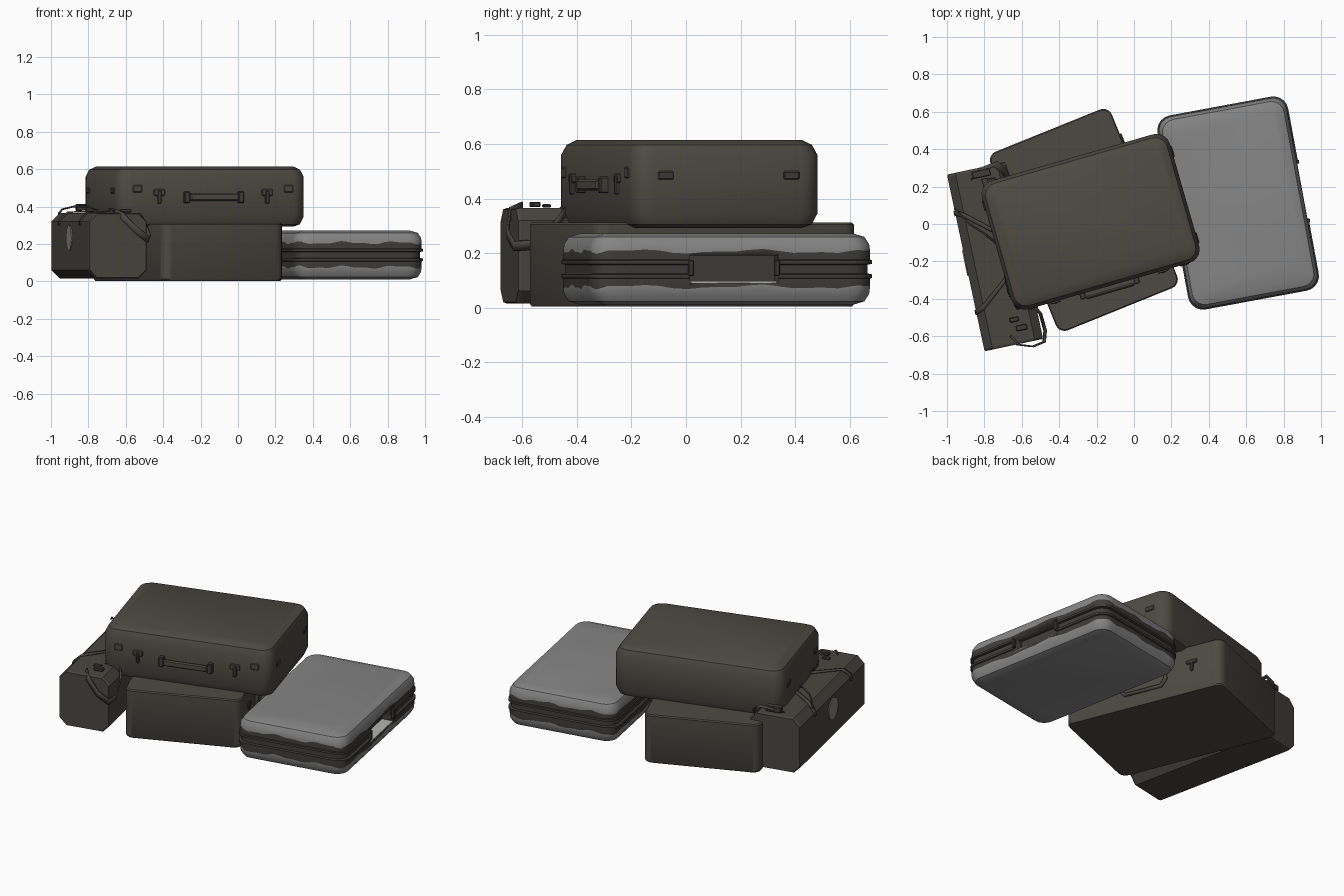
import bpy, bmesh, math
from mathutils import Matrix, Vector

if "Cube" in bpy.data.objects:
    bpy.data.objects.remove(bpy.data.objects["Cube"])


def material(name, r, g, b):
    m = bpy.data.materials.new(name)
    m.diffuse_color = (r, g, b, 1)
    m.use_nodes = True
    m.node_tree.nodes["Principled BSDF"].inputs["Base Color"].default_value = m.diffuse_color
    return m


BROWN = material("dark_brown_leather", 0.075, 0.068, 0.056)
BAG = material("bag_brown", 0.066, 0.061, 0.051)
TRIM = material("dark_trim", 0.05, 0.046, 0.04)
GREY = material("grey_shell", 0.235, 0.235, 0.235)
SILVER = material("silver", 0.45, 0.45, 0.44)


def frame(x, y, deg):
    return Matrix.Translation((x, y, 0)) @ Matrix.Rotation(math.radians(deg), 4, 'Z')


def finish(name, bm, M, mats, angle=35):
    bmesh.ops.recalc_face_normals(bm, faces=bm.faces)
    me = bpy.data.meshes.new(name)
    bm.to_mesh(me)
    bm.free()
    for m in mats:
        me.materials.append(m)
    me.shade_smooth()
    me.set_sharp_from_angle(angle=math.radians(angle))
    ob = bpy.data.objects.new(name, me)
    ob.matrix_world = M
    bpy.context.collection.objects.link(ob)
    return ob


def outline(a, b, r, inset, nstraight):
    """Rounded rectangle a x b, with the same point count for any inset."""
    hx, hy, r = a / 2 - inset, b / 2 - inset, max(r - inset * 0.5, 0.012)
    corners = []
    for k, (sx, sy) in enumerate(((1, 1), (-1, 1), (-1, -1), (1, -1))):
        corners.append([Vector((sx * (hx - r) + r * math.cos(t), sy * (hy - r) + r * math.sin(t)))
                        for t in [math.pi / 2 * (k + i / 5) for i in range(6)]])
    pts = []
    for k in range(4):
        pts += corners[k]
        p, q = corners[k][-1], corners[(k + 1) % 4][0]
        pts += [p.lerp(q, i / nstraight) for i in range(1, nstraight)]
    return pts


def case(name, M, a, b, r, profile, mats, nstraight=1):
    """Loft rounded rectangles; profile rows: inset, z, wave, material of band above."""
    bm = bmesh.new()
    rings = []
    for inset, z, wave, _ in profile:
        rings.append([bm.verts.new((p.x, p.y, z + wave * (math.sin(i * 0.75) + 0.6 * math.sin(i * 1.7 + 1))))
                      for i, p in enumerate(outline(a, b, r, inset, nstraight))])
    n = len(rings[0])
    for j in range(len(rings) - 1):
        for i in range(n):
            k = (i + 1) % n
            f = bm.faces.new((rings[j][i], rings[j][k], rings[j + 1][k], rings[j + 1][i]))
            f.material_index = profile[j][3]
    bm.faces.new(rings[0][::-1]).material_index = profile[0][3]
    bm.faces.new(rings[-1]).material_index = profile[-1][3]
    return finish(name, bm, M, mats)


def box(name, M, c, s, mat, bevel=0.004):
    bm = bmesh.new()
    bmesh.ops.create_cube(bm, size=1, matrix=Matrix.Translation(c) @ Matrix.Diagonal((*s, 1)))
    if bevel:
        bmesh.ops.bevel(bm, geom=bm.edges[:], offset=bevel, segments=1, affect='EDGES')
    return finish(name, bm, M, [mat])


def ribbon(name, M, pts, across, mat, thick=0.008):
    """Flat strap along pts, widened along the vector across."""
    bm = bmesh.new()
    w = Vector(across) / 2
    rows = [(bm.verts.new(Vector(p) - w), bm.verts.new(Vector(p) + w)) for p in pts]
    for p, q in zip(rows, rows[1:]):
        bm.faces.new((p[0], p[1], q[1], q[0]))
    ob = finish(name, bm, M, [mat])
    mod = ob.modifiers.new("thickness", 'SOLIDIFY')
    mod.thickness = thick
    mod.offset = 0
    return ob


def tube(name, M, pts, radius, mat, cyclic=False):
    cu = bpy.data.curves.new(name, 'CURVE')
    cu.dimensions = '3D'
    cu.bevel_depth = radius
    cu.bevel_resolution = 1
    sp = cu.splines.new('POLY')
    sp.points.add(len(pts) - 1)
    for p, co in zip(sp.points, pts):
        p.co = (*co, 1)
    sp.use_cyclic_u = cyclic
    cu.materials.append(mat)
    ob = bpy.data.objects.new(name, cu)
    ob.matrix_world = M
    bpy.context.collection.objects.link(ob)


# Upper brown suitcase
T = frame(-0.232, 0.012, 16)
case("upper_suitcase", T, 1.045, 0.715, 0.075,
     [(0.05, 0.292, 0, 0), (0.018, 0.305, 0, 0), (0, 0.345, 0, 0), (0, 0.56, 0, 0),
      (0.018, 0.597, 0, 0), (0.05, 0.614, 0, 0)], [BROWN])
box("upper_handle_grip", T, (0, -0.385, 0.45), (0.27, 0.018, 0.04), BROWN, 0.007)
for s in (-1, 1):
    box("upper_handle_mount", T, (s * 0.15, -0.367, 0.45), (0.03, 0.04, 0.06), TRIM)
    box("upper_latch_plate", T, (s * 0.3, -0.36, 0.475), (0.06, 0.014, 0.035), BROWN)
    box("upper_latch_tongue", T, (s * 0.3, -0.362, 0.45), (0.02, 0.018, 0.07), TRIM)
    box("upper_small_catch", T, (s * 0.42, -0.358, 0.495), (0.05, 0.01, 0.04), BROWN)
    for y in (-0.24, 0.24):
        box("upper_side_catch", T, (s * 0.524, y, 0.485), (0.01, 0.06, 0.03), TRIM)

# Lower brown suitcase
L = frame(-0.268, 0.022, 22)
case("lower_suitcase", L, 0.70, 1.03, 0.05,
     [(0.006, 0.003, 0, 0), (0, 0.012, 0, 0), (0, 0.305, 0, 0), (0.006, 0.312, 0, 0)], [BROWN])
tube("lower_handle", L, [(0.358, -0.14, 0.2), (0.358, -0.15, 0.13), (0.358, -0.12, 0.09),
                         (0.358, 0.12, 0.09), (0.358, 0.15, 0.13), (0.358, 0.14, 0.2)], 0.012, BROWN)
for s in (-1, 1):
    box("lower_handle_mount", L, (0.352, s * 0.14, 0.205), (0.016, 0.04, 0.03), TRIM)
    box("lower_latch_plate", L, (0.352, s * 0.32, 0.2), (0.014, 0.07, 0.025), TRIM)
    box("lower_latch_tongue", L, (0.352, s * 0.32, 0.17), (0.014, 0.018, 0.06), TRIM)

# Grey hard suitcase with worn wavy edge around a dark middle band
G = frame(0.557, 0.112, 10.5)
half = [(0.065, 0.01, 0, 0), (0.025, 0.023, 0, 0), (0.009, 0.05, 0, 0), (0.006, 0.076, 0.006, 1),
        (0.006, 0.106, 0, 1), (0, 0.109, 0, 1), (0, 0.122, 0, 1), (0.014, 0.125, 0, 1)]
top = []
for i in range(len(half) - 1, -1, -1):
    inset, z, wave, _ = half[i]
    top.append((inset, 0.282 - z, wave, 1 if i > 3 else 0))
grey = case("grey_suitcase", G, 0.71, 1.055, 0.08, half + top, [GREY, TRIM], 16)
cut = box("handle_recess_cutter", G, (0.345, 0, 0.141), (0.14, 0.33, 0.1), TRIM, 0)
cut.hide_render = True
cut.hide_viewport = True
mod = grey.modifiers.new("handle_recess", 'BOOLEAN')
mod.operation = 'DIFFERENCE'
mod.solver = 'EXACT'
mod.object = cut
box("recess_floor", G, (0.313, 0, 0.094), (0.07, 0.32, 0.006), SILVER, 0)
for s in (-1, 1):
    box("grey_case_catch", G, (0.35, s * 0.16, 0.145), (0.022, 0.02, 0.06), TRIM)

# Soft shoulder bag: chamfered profile swept along its length
B = frame(-0.743, -0.175, 12)
bm = bmesh.new()
w, z0, z1, c = 0.16, 0.015, 0.365, 0.045
prof = [(-w + c, z0), (w - c, z0), (w, z0 + c), (w, z1 - c), (w - c, z1), (-w + c, z1), (-w, z1 - c), (-w, z0 + c)]
rings = []
for y, k in ((-0.483, 0.97), (-0.47, 1), (0.47, 1), (0.483, 0.97)):
    rings.append([bm.verts.new((x * k, y, 0.19 + (z - 0.19) * k)) for x, z in prof])
for p, q in zip(rings, rings[1:]):
    for i in range(8):
        bm.faces.new((p[i], p[(i + 1) % 8], q[(i + 1) % 8], q[i]))
bm.faces.new(rings[0])
bm.faces.new(rings[-1])
finish("shoulder_bag", bm, B, [BAG], 20)

# Round badge on the outer side of the bag
bm = bmesh.new()
bmesh.ops.create_cone(bm, cap_ends=True, segments=24, radius1=0.068, radius2=0.068, depth=0.008,
                      matrix=Matrix.Translation((-0.162, 0, 0.232)) @ Matrix.Rotation(math.pi / 2, 4, 'Y'))
finish("round_badge", bm, B, [GREY])

# Straps, handle and buckles on the bag
for s in (-1, 1):
    ribbon("bag_cross_strap", B, [(-0.163, s * 0.27, 0.3), (-0.155, s * 0.27, 0.335), (-0.115, s * 0.25, 0.37),
                                  (0.03, s * 0.13, 0.374), (0.11, s * 0.1, 0.37)], (0, 0.028, 0), BAG)
    box("bag_buckle", B, (0.06, s * 0.4, 0.378), (0.06, 0.03, 0.02), TRIM)
    box("bag_buckle_tab", B, (0.03, s * 0.35, 0.373), (0.05, 0.025, 0.012), TRIM)
ribbon("bag_long_strap", B, [(0.07, -0.3, 0.37), (0.04, -0.2, 0.385), (0.05, 0.2, 0.385), (0.03, 0.42, 0.385)],
       (0.03, 0, 0), TRIM)
tube("bag_carry_handle", B, [(0.06, -0.05, 0.37), (0.06, -0.03, 0.4), (0.06, 0.14, 0.4), (0.06, 0.16, 0.37)],
     0.012, TRIM)
I = Matrix.Identity(4)
ribbon("hanging_strap", I, [(-0.66, -0.6, 0.37), (-0.62, -0.645, 0.35), (-0.54, -0.655, 0.27), (-0.48, -0.63, 0.225),
                            (-0.475, -0.57, 0.23), (-0.5, -0.48, 0.3), (-0.54, -0.43, 0.365)], (0.012, 0, 0.035), BAG)
ribbon("end_strap", I, [(-0.86, 0.25, 0.37), (-0.82, 0.29, 0.4), (-0.74, 0.32, 0.41), (-0.69, 0.28, 0.36),
                        (-0.67, 0.22, 0.29)], (0.02, 0.03, 0), BAG)
box("end_buckle", B, (0.02, 0.45, 0.395), (0.1, 0.04, 0.035), TRIM)
tube("loose_cord", I, [(-0.96, 0.08, 0.36), (-0.94, 0.06, 0.385), (-0.88, 0.0, 0.4), (-0.8, -0.05, 0.4),
                       (-0.74, -0.1, 0.375)], 0.005, TRIM)
